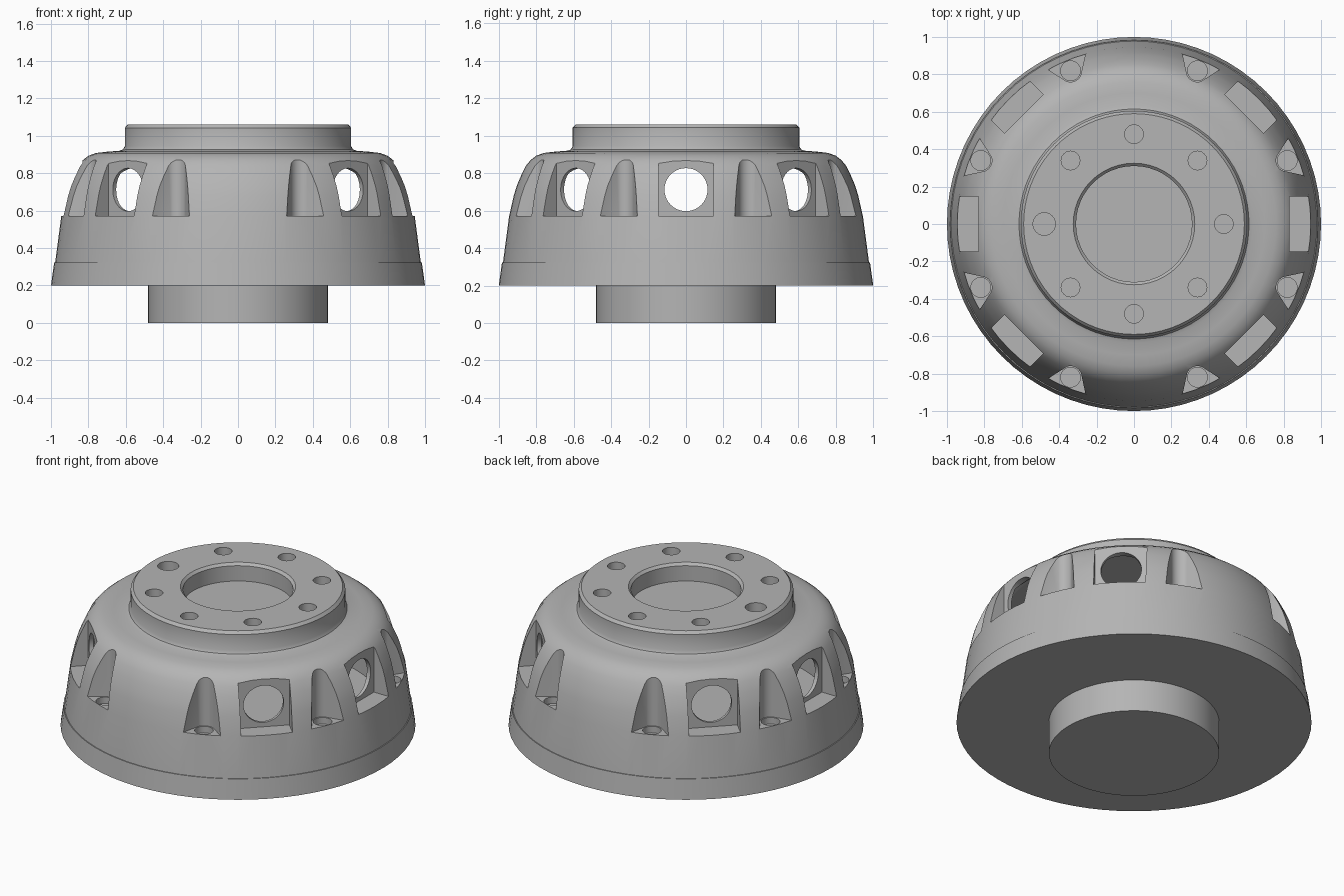
import bpy, bmesh
from math import pi, sin, cos, radians
from mathutils import Matrix, Vector

if "Cube" in bpy.data.objects:
    bpy.data.objects.remove(bpy.data.objects["Cube"], do_unlink=True)

metal = bpy.data.materials.new("plain grey metal")
metal.use_nodes = True
metal.diffuse_color = (0.46, 0.46, 0.46, 1)
metal.node_tree.nodes["Principled BSDF"].inputs["Base Color"].default_value = metal.diffuse_color


def finish(bm, name):
    bmesh.ops.recalc_face_normals(bm, faces=bm.faces)
    mesh = bpy.data.meshes.new(name)
    bm.to_mesh(mesh)
    bm.free()
    mesh.materials.append(metal)
    obj = bpy.data.objects.new(name, mesh)
    bpy.context.collection.objects.link(obj)
    return obj


def turned(name, profile, steps=72):
    """Closed solid of revolution from (radius, height) points."""
    bm = bmesh.new()
    rings = [[bm.verts.new((r * cos(2 * pi * i / steps), r * sin(2 * pi * i / steps), z))
              for i in range(steps)] for r, z in profile]
    for a, b in zip(rings, rings[1:]):
        for i in range(steps):
            j = (i + 1) % steps
            bm.faces.new((a[i], a[j], b[j], b[i]))
    bm.faces.new(rings[0])
    bm.faces.new(rings[-1])
    return finish(bm, name)


def prism(bm, outline, low, high, angle=0):
    """Vertical prism of an outline, turned about the main axis."""
    turn = Matrix.Rotation(angle, 3, "Z")
    base, top = ([bm.verts.new(turn @ Vector((x, y, z))) for x, y in outline]
                 for z in (low, high))
    bm.faces.new(base)
    bm.faces.new(top)
    for i in range(len(base)):
        j = (i + 1) % len(base)
        bm.faces.new((base[i], base[j], top[j], top[i]))


def circle(x, radius, start=0, sweep=2 * pi, count=24):
    return [(x + radius * cos(start + sweep * i / count), radius * sin(start + sweep * i / count))
            for i in range(count)]


def cut(target, cutter):
    cutter.hide_render = True
    mod = target.modifiers.new("cut", "BOOLEAN")
    mod.operation, mod.solver, mod.object = "DIFFERENCE", "EXACT", cutter
    bpy.context.view_layer.objects.active = target
    bpy.ops.object.modifier_apply(modifier=mod.name)
    bpy.data.objects.remove(cutter, do_unlink=True)


# Main parts
housing = turned("housing", [
    (0.978, 0.32), (0.945, 0.57), (0.92, 0.68), (0.905, 0.73), (0.882, 0.785),
    (0.855, 0.84), (0.83, 0.87), (0.80, 0.893), (0.76, 0.908), (0.70, 0.915),
    (0.635, 0.92), (0.615, 0.927), (0.605, 0.945), (0.605, 1.043), (0.59, 1.06)])
base_plate = turned("base_plate", [(1.0, 0.2), (0.983, 0.322)])
pilot_boss = turned("pilot_boss", [(0.48, 0), (0.48, 0.2)])

# Hollow interior and blind centre bore with a chamfered rim
cut(housing, turned("cavity_cutter", [(0.815, 0.25), (0.815, 0.8), (0.79, 0.83), (0.74, 0.86)]))
cut(housing, turned("bore_cutter", [(0.31, 0.95), (0.31, 1.045), (0.34, 1.075)], 48))

# Flat window recesses, flared screw recesses and flange holes
windows = [radians(a) for a in (0, 45, 135, 180, 225, 315)]
screws = [radians(a) for a in (22.5, 67.5, 112.5, 157.5, 202.5, 247.5, 292.5, 337.5)]
recess = bmesh.new()
for a in windows:
    prism(recess, [(0.832, -0.147), (1.2, -0.147), (1.2, 0.147), (0.832, 0.147)], 0.57, 1.0, a)
slot = circle(0.887, 0.06, radians(130), radians(100), 13) + [(1.0, -0.15), (1.0, 0.15)]
for a in screws:
    prism(recess, slot, 0.57, 1.0, a)
for i in range(8):
    prism(recess, circle(0.48, 0.06 if i == 4 else 0.05), 0.96, 1.1, i * pi / 4)
cut(housing, finish(recess, "recess_cutter"))

# Round window openings and screw holes in the recess floors
drill = bmesh.new()
for a in windows:
    place = (Matrix.Rotation(a, 4, "Z") @ Matrix.Translation((0.82, 0, 0.712))
             @ Matrix.Rotation(pi / 2, 4, "Y"))
    bmesh.ops.create_cone(drill, cap_ends=True, segments=40, radius1=0.115, radius2=0.115,
                          depth=0.2, matrix=place)
for a in screws:
    prism(drill, circle(0.887, 0.053), 0.53, 0.6, a)
cut(housing, finish(drill, "drill_cutter"))

# Smooth turned surfaces, sharp machined edges
bpy.ops.object.select_all(action="DESELECT")
for part in (housing, base_plate, pilot_boss):
    part.select_set(True)
bpy.context.view_layer.objects.active = housing
bpy.ops.object.shade_smooth_by_angle(angle=radians(30))
